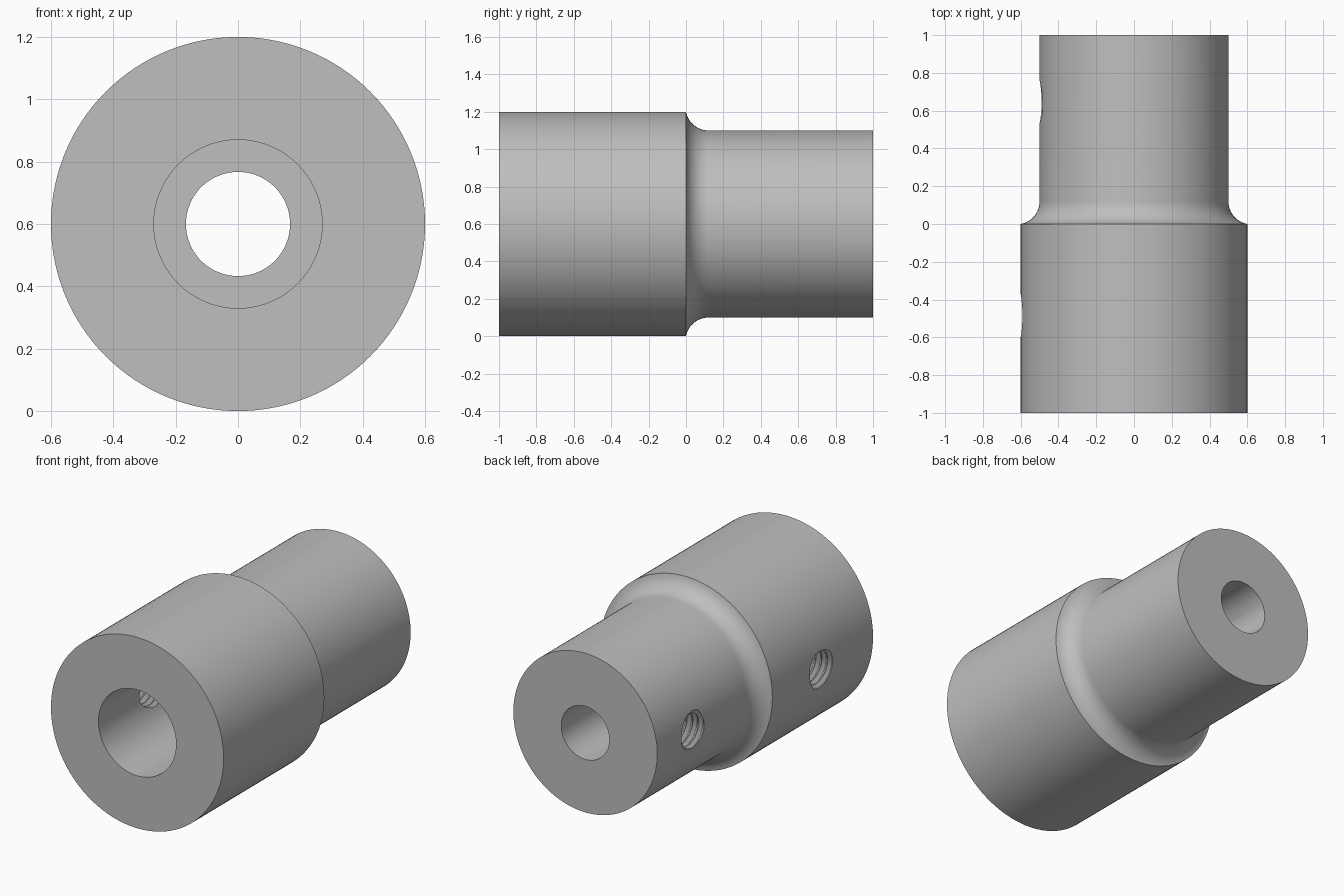
import bpy
import bmesh
from math import cos, sin, pi, atan2, radians

default = bpy.data.objects.get("Cube")
if default:
    bpy.data.objects.remove(default, do_unlink=True)

AXIS_Z = 0.6                          # height of the sleeve axis
R_FRONT, R_BACK = 0.6, 0.5            # outer radii
BORE_FRONT, BORE_BACK = 0.27, 0.167   # inner radii
FILLET_R, FILLET_Y = 0.122, 0.12

# Single material
steel = bpy.data.materials.new("plain grey")
grey = (0.52, 0.52, 0.52, 1)
steel.diffuse_color = grey
steel.use_nodes = True
steel.node_tree.nodes["Principled BSDF"].inputs["Base Color"].default_value = grey


def make_object(name, bm):
    bmesh.ops.recalc_face_normals(bm, faces=bm.faces)
    mesh = bpy.data.meshes.new(name)
    bm.to_mesh(mesh)
    bm.free()
    mesh.materials.append(steel)
    obj = bpy.data.objects.new(name, mesh)
    bpy.context.collection.objects.link(obj)
    return obj


def lathe(name, profile, steps):
    """Spin a closed (radius, y) profile about the sleeve axis."""
    bm = bmesh.new()
    verts = [bm.verts.new((r, y, AXIS_Z)) for r, y in profile]
    edges = [bm.edges.new((v, verts[i - 1])) for i, v in enumerate(verts)]
    bmesh.ops.spin(bm, geom=verts + edges, cent=(0, 0, AXIS_Z), axis=(0, 1, 0),
                   angle=2 * pi, steps=steps)
    bmesh.ops.remove_doubles(bm, verts=bm.verts, dist=1e-4)
    return make_object(name, bm)


def thread_cutter(name, y, x_start=-0.68, x_end=-0.05, pitch=0.04,
                  minor=0.103, major=0.126, segs=40):
    """Closed helical screw shape running along x."""
    radii = (minor, minor, major, major)
    offsets = (0, 0.15, 0.5, 0.65)
    n = len(radii)
    rows = n * int((x_end - x_start) / pitch)
    bm = bmesh.new()
    grid = []
    for i in range(rows + n + 1):
        row = []
        for j in range(segs):
            a = 2 * pi * j / segs
            x = x_start + pitch * (i // n + offsets[i % n] + j / segs)
            r = radii[i % n]
            row.append(bm.verts.new((x, y + r * cos(a), AXIS_Z + r * sin(a))))
        grid.append(row)

    # one turn later, the helix meets its own next coil
    def at(i, j):
        return grid[i][j] if j < segs else grid[i + n][0]

    for i in range(rows):
        for j in range(segs):
            bm.faces.new((at(i, j), at(i, j + 1), at(i + 1, j + 1), at(i + 1, j)))
    # fan caps at both ends
    for i in (0, rows):
        loop = [at(i, j) for j in range(segs)] + [grid[i + k][0] for k in range(n, 0, -1)]
        hub = bm.verts.new((loop[0].co.x + pitch / 2, y, AXIS_Z))
        for k, v in enumerate(loop):
            bm.faces.new((hub, loop[k - 1], v))
    loose = [v for v in bm.verts if not v.link_faces]
    bmesh.ops.delete(bm, geom=loose, context='VERTS')
    return make_object(name, bm)


# Stepped sleeve with a concave fillet at the shoulder
centre_r = R_BACK + FILLET_R
sweep = atan2(FILLET_Y, centre_r - R_FRONT)
fillet = [(centre_r - FILLET_R * cos(sweep * (1 - k / 12)),
           FILLET_Y - FILLET_R * sin(sweep * (1 - k / 12))) for k in range(13)]
profile = ([(BORE_FRONT, -1), (R_FRONT, -1)] + fillet +
           [(R_BACK, 1), (BORE_BACK, 1), (BORE_BACK, 0), (BORE_FRONT, 0)])
sleeve = lathe("stepped_sleeve", profile, 128)

# Threaded set-screw holes through the -x wall
bpy.context.view_layer.objects.active = sleeve
for label, y in (("front", -0.475), ("back", 0.635)):
    cutter = thread_cutter(label + "_screw_hole_cutter", y)
    cutter.hide_render = True
    mod = sleeve.modifiers.new(label + "_screw_hole", 'BOOLEAN')
    mod.operation = 'DIFFERENCE'
    mod.solver = 'EXACT'
    mod.object = cutter
    bpy.ops.object.modifier_apply(modifier=mod.name)
    bpy.data.objects.remove(cutter, do_unlink=True)

# Smooth shading with crisp rims
for obj in bpy.context.selected_objects:
    obj.select_set(False)
sleeve.select_set(True)
bpy.ops.object.shade_smooth_by_angle(angle=radians(30))
